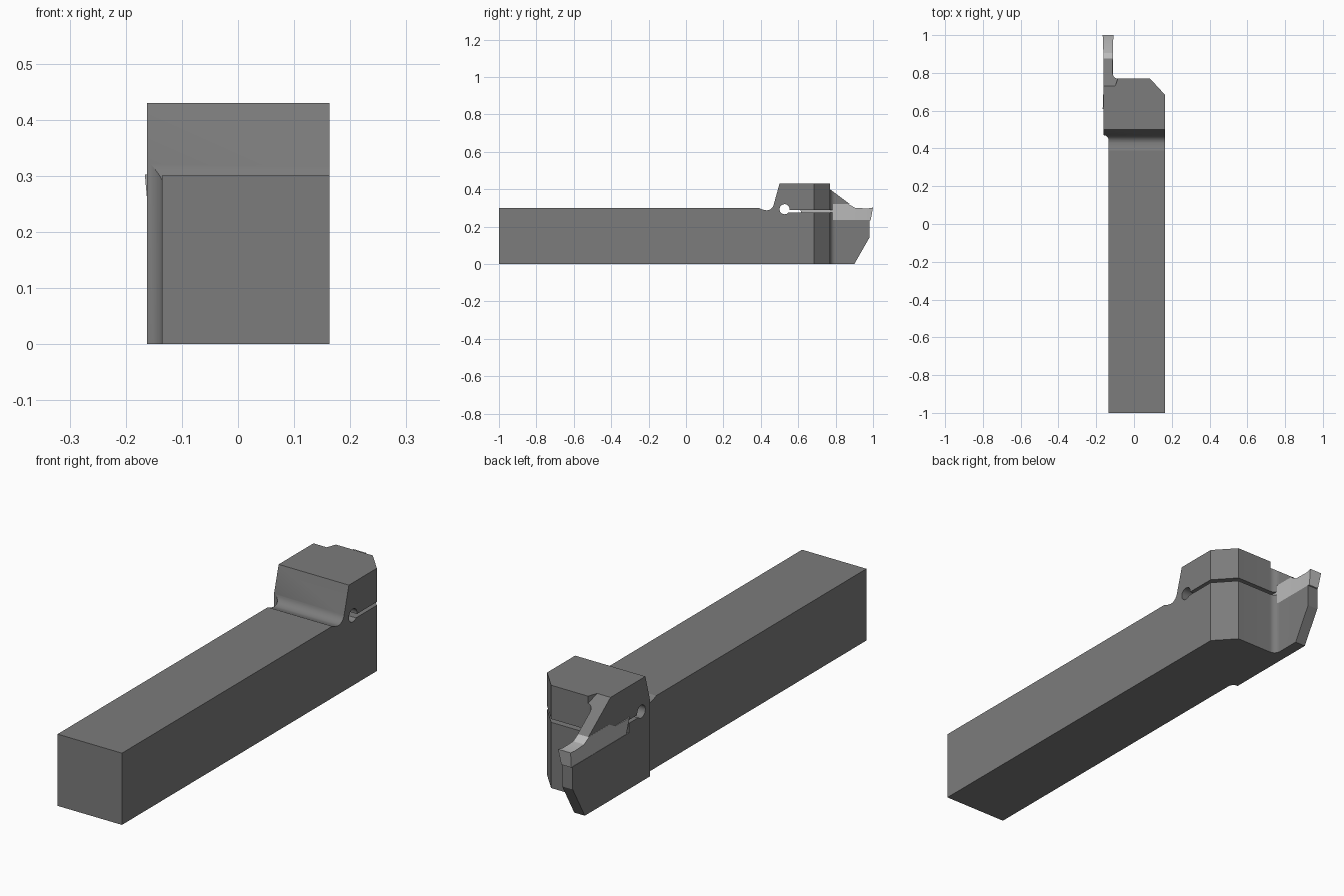
import bpy, bmesh
from math import cos, sin, radians

if "Cube" in bpy.data.objects:
    bpy.data.objects.remove(bpy.data.objects["Cube"])


def arc(cx, cy, r, a0, a1, n=10):
    angles = [radians(a0 + (a1 - a0) * i / n) for i in range(n + 1)]
    return [(cx + r * cos(a), cy + r * sin(a)) for a in angles]


def mesh_object(name, bm):
    bmesh.ops.recalc_face_normals(bm, faces=bm.faces)
    me = bpy.data.meshes.new(name)
    bm.to_mesh(me)
    bm.free()
    ob = bpy.data.objects.new(name, me)
    bpy.context.collection.objects.link(ob)
    return ob


def prism(name, pts, axis, lo, hi):
    """Extrude a (y, z) outline along x, or an (x, y) outline along z."""
    bm = bmesh.new()
    place = (lambda p, d: (d, p[0], p[1])) if axis == 'x' else (lambda p, d: (p[0], p[1], d))
    a = [bm.verts.new(place(p, lo)) for p in pts]
    b = [bm.verts.new(place(p, hi)) for p in pts]
    bm.faces.new(a)
    bm.faces.new(b)
    for i in range(len(pts)):
        j = (i + 1) % len(pts)
        bm.faces.new((a[i], a[j], b[j], b[i]))
    return mesh_object(name, bm)


def boolean(target, tool, op):
    mod = target.modifiers.new("cut", 'BOOLEAN')
    mod.operation, mod.object, mod.solver = op, tool, 'EXACT'
    bpy.context.view_layer.objects.active = target
    bpy.ops.object.modifier_apply(modifier=mod.name)
    bpy.data.objects.remove(tool)


def finish(ob, grey):
    mat = bpy.data.materials.new(ob.name + "_grey")
    mat.diffuse_color = (grey, grey, grey, 1)
    mat.use_nodes = True
    mat.node_tree.nodes["Principled BSDF"].inputs["Base Color"].default_value = mat.diffuse_color
    ob.data.materials.clear()
    ob.data.materials.append(mat)
    for p in ob.data.polygons:
        p.material_index = 0
    bpy.ops.object.select_all(action='DESELECT')
    ob.select_set(True)
    bpy.context.view_layer.objects.active = ob
    bpy.ops.object.shade_smooth_by_angle(angle=radians(20))


# Holder: side outline intersected with the plan outline
side = [(-1.1, 0), (0.90, 0), (0.98, 0.14), (0.98, 0.43), (0.50, 0.43)]
side += arc(0.43, 0.327, 0.04, -15, -90)[:]
side += [(0.405, 0.292), (0.39, 0.30), (-1.1, 0.30)]
holder = prism("tool_holder", side, 'x', -0.3, 0.3)

plan = [(-0.135, -1), (0.163, -1), (0.163, 0.685), (0.085, 0.77)]
plan += arc(-0.085, 0.798, 0.028, 270, 180)
plan += [(-0.113, 1.1), (-0.162, 1.1), (-0.162, 0.47)]
plan += arc(-0.16, 0.445, 0.025, 90, 0)
boolean(holder, prism("plan", plan, 'z', -0.1, 0.6), 'INTERSECT')

# Sloped top of the clamping jaw
scoop = prism("scoop", [(0.61, 0.52), (0.89, 0.31), (1.2, 0.31), (1.2, 0.6), (0.61, 0.6)],
              'x', -0.4, 0.1)
scoop_plan = [(-0.3, 0.5), (-0.1, 0.5), (-0.1, 0.73), (-0.084, 0.775), (-0.08, 1.15), (-0.3, 1.15)]
boolean(scoop, prism("scoop_plan", scoop_plan, 'z', 0.1, 0.8), 'INTERSECT')
boolean(holder, scoop, 'DIFFERENCE')

# Clamping slot, relief hole and insert pocket
slot = [(0.53, 0.275), (0.85, 0.275), (0.85, 0.289), (0.53, 0.289)]
boolean(holder, prism("slot", slot, 'x', -0.4, 0.4), 'DIFFERENCE')
hole = arc(0.527, 0.293, 0.027, 0, 360, 32)[:-1]
boolean(holder, prism("hole", hole, 'x', -0.4, 0.4), 'DIFFERENCE')
pocket = [(0.608, 0.235), (1.1, 0.235), (1.1, 0.32), (0.74, 0.32), (0.71, 0.30), (0.608, 0.30)]
boolean(holder, prism("pocket", pocket, 'x', -0.3, -0.11), 'DIFFERENCE')
finish(holder, 0.2)

# Double-ended cutting insert: stations of (offset y, base y, top z, top half width, base half width)
half = [(0.195, 0.182, 0.302, 0.029, 0.023), (0.165, 0.16, 0.297, 0.0265, 0.023),
        (0.10, 0.10, 0.30, 0.0255, 0.0235), (0.065, 0.065, 0.32, 0.0255, 0.0235)]
stations = half + [(-t, -b, z, w, v) for t, b, z, w, v in reversed(half)]
bm = bmesh.new()
cx, cy = -0.137, 0.805
rings = [[bm.verts.new(c) for c in ((cx - w, cy + t, z), (cx + w, cy + t, z),
                                    (cx + v, cy + b, 0.234), (cx - v, cy + b, 0.234))]
         for t, b, z, w, v in stations]
bm.faces.new(rings[0])
bm.faces.new(rings[-1])
for r, s in zip(rings, rings[1:]):
    for i in range(4):
        j = (i + 1) % 4
        bm.faces.new((r[i], r[j], s[j], s[i]))
insert = mesh_object("cutting_insert", bm)
finish(insert, 0.5)
